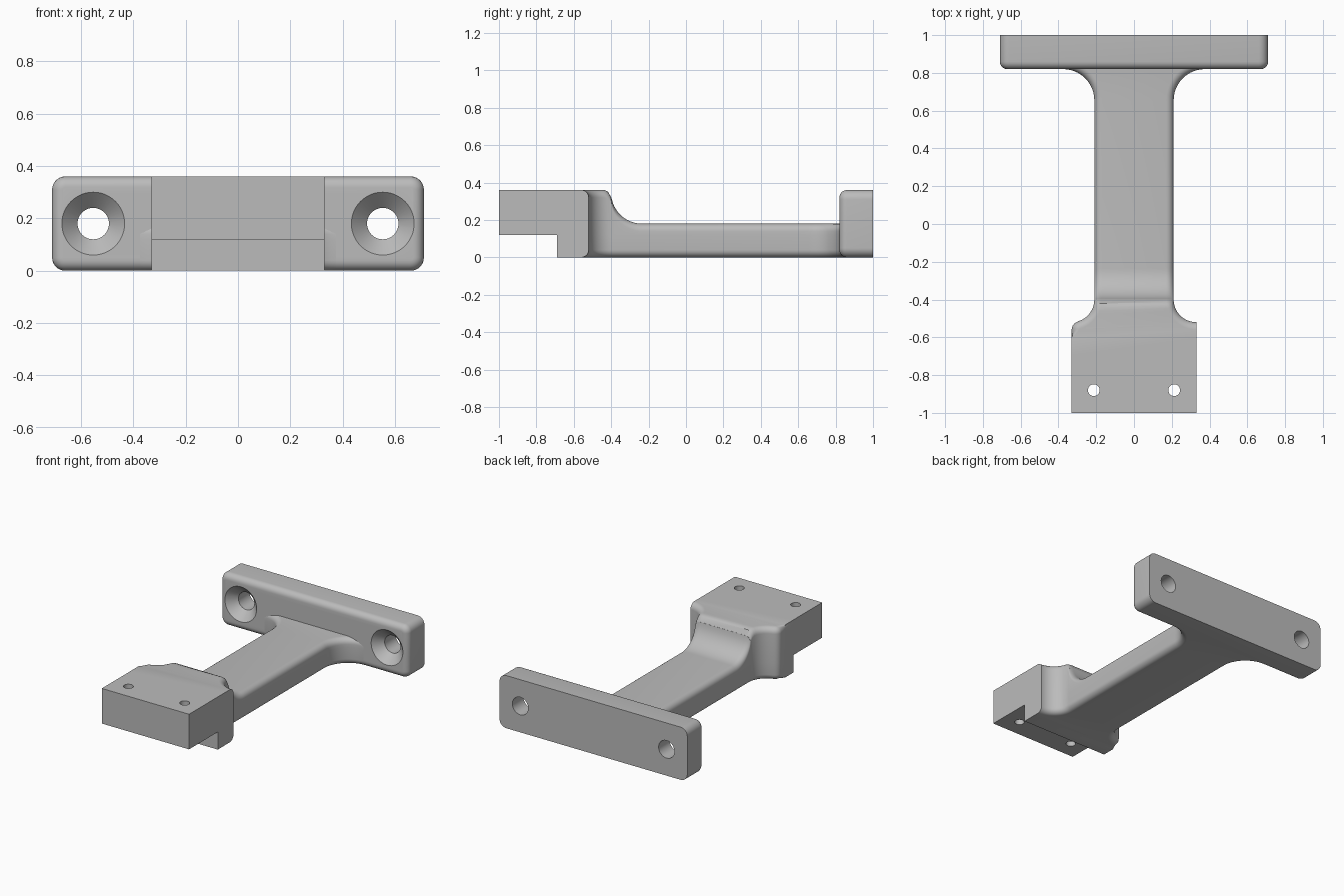
import bpy, bmesh
from math import sin, cos, pi, radians, sqrt

cube = bpy.data.objects.get("Cube")
if cube:
    bpy.data.objects.remove(cube, do_unlink=True)

grey = bpy.data.materials.new("plain grey")
grey.use_nodes = True
grey.diffuse_color = (0.5, 0.5, 0.5, 1)
grey.node_tree.nodes["Principled BSDF"].inputs["Base Color"].default_value = (0.5, 0.5, 0.5, 1)

FILLET = 0.04
STEP_Z = 0.12
HEAD_X = 0.33
ARM_X = 0.21


def make_object(name, bm):
    bmesh.ops.remove_doubles(bm, verts=bm.verts, dist=1e-5)
    bmesh.ops.dissolve_degenerate(bm, edges=bm.edges, dist=1e-6)
    bmesh.ops.recalc_face_normals(bm, faces=bm.faces)
    mesh = bpy.data.meshes.new(name)
    bm.to_mesh(mesh)
    bm.free()
    mesh.materials.append(grey)
    obj = bpy.data.objects.new(name, mesh)
    bpy.context.collection.objects.link(obj)
    return obj


def loft(rings):
    """Skin a list of equal rings and cap both ends."""
    bm = bmesh.new()
    rows = [[bm.verts.new(p) for p in ring] for ring in rings]
    n = len(rows[0])
    for a, b in zip(rows, rows[1:]):
        for i in range(n):
            j = (i + 1) % n
            bm.faces.new((a[i], a[j], b[j], b[i]))
    bm.faces.new(rows[0])
    bm.faces.new(rows[-1])
    return bm


def lathe(name, profile, place, sides=48):
    """Turned cutter: profile of (radius, distance along axis)."""
    angles = [2 * pi * i / sides for i in range(sides)]
    return make_object(name, loft([[place(r * cos(a), r * sin(a), t) for a in angles]
                                   for r, t in profile]))


def drill(obj, cutters):
    bpy.context.view_layer.objects.active = obj
    for cutter in cutters:
        cutter.hide_render = True
        mod = obj.modifiers.new("hole", "BOOLEAN")
        mod.operation = "DIFFERENCE"
        mod.solver = "EXACT"
        mod.object = cutter
        bpy.ops.object.modifier_apply(modifier=mod.name)
        bpy.data.objects.remove(cutter, do_unlink=True)


def finish(obj):
    bpy.ops.object.select_all(action="DESELECT")
    obj.select_set(True)
    bpy.context.view_layer.objects.active = obj
    bpy.ops.object.shade_smooth_by_angle(angle=radians(32))


def arc(cx, cy, r, start, end, n, side):
    """Plan stations (x, y, outward normal, floor); side -1 is a concave arc."""
    out = []
    for i in range(n):
        a = radians(start + (end - start) * i / (n - 1))
        out.append((cx + r * cos(a), cy + r * sin(a), side * cos(a), side * sin(a), 0))
    return out


def top_height(y):
    """Side profile of the top: raised head, S-curve, low arm."""
    if y < -0.445:
        return 0.36
    if y < -0.4004:
        return 0.315 + sqrt(0.045 ** 2 - (y + 0.445) ** 2)
    if y < -0.235:
        return min(0.321, 0.345 - sqrt(max(0, 0.165 ** 2 - (y + 0.235) ** 2)))
    return 0.18


def half_section(station):
    """Bottom-to-top points at one station, with filleted edges."""
    x, y, nx, ny, floor = station
    quarter = [i * pi / 12 for i in range(7)]
    steps = [(FILLET * (1 - sin(a)), FILLET * (1 - cos(a))) for a in quarter]
    points = []
    for d, z in steps:
        points.append((x - d * nx, y - d * ny, max(z, floor)))
    points.append((x, y, STEP_Z))
    for d, z in reversed(steps):
        py = y - d * ny
        points.append((x - d * nx, py, top_height(py) - z))
    return points


# Arm with curved root, swept slope and stepped head
shared = arc(0.375, 0.655, 0.165, 90, 180, 14, -1)
for i in range(15):
    t = pi / 2 * (1 - i / 14)
    shared.append((ARM_X, -0.235 - 0.165 * cos(t), 1, 0, 0))
right = shared + arc(HEAD_X, -0.40, 0.12, 180, 270, 17, -1)
left = (shared + arc(HEAD_X, -0.40, 0.12, 180, 255, 11, -1)
        + arc(0.285, -0.56, 0.045, 75, 0, 6, 1))
head = [(HEAD_X, -0.60, 0, 0, 0), (HEAD_X, -0.69, 0, 0, 0),
        (HEAD_X, -0.69, 0, 0, STEP_Z), (HEAD_X, -1, 0, 0, STEP_Z)]
rings = []
for r, l in zip(right + head, left + head):
    mirrored = [(-x, y, z) for x, y, z in reversed(half_section(l))]
    rings.append(half_section(r) + mirrored)
arm = make_object("arm_and_head", loft(rings))

# Two small vertical holes in the head
drill(arm, [lathe("head_hole_cutter", [(0.031, -0.1), (0.031, 0.5)],
                  lambda u, v, t, s=s: (s * 0.213 + u, -0.88 + v, t))
            for s in (-1, 1)])
finish(arm)

# Mounting plate with rounded corners and a filleted front rim
bm = bmesh.new()
bmesh.ops.create_cube(bm, size=1)
for v in bm.verts:
    v.co = (v.co.x * 1.42, 0.91 + v.co.y * 0.18, 0.18 + v.co.z * 0.36)
corners = [e for e in bm.edges if abs(e.verts[0].co.y - e.verts[1].co.y) > 0.1]
bmesh.ops.bevel(bm, geom=corners, offset=0.05, segments=8, profile=0.5, affect="EDGES")
rim = [e for e in bm.edges if all(v.co.y < 0.8201 for v in e.verts)]
bmesh.ops.bevel(bm, geom=rim, offset=FILLET, segments=6, profile=0.5, affect="EDGES")
plate = make_object("mounting_plate", bm)

# Countersunk screw holes
sink = [(0.13, 0.81), (0.06, 0.88), (0.06, 1.1)]
drill(plate, [lathe("screw_hole_cutter", sink,
                    lambda u, v, t, s=s: (s * 0.553 + u, t, 0.18 + v))
              for s in (-1, 1)])
finish(plate)
